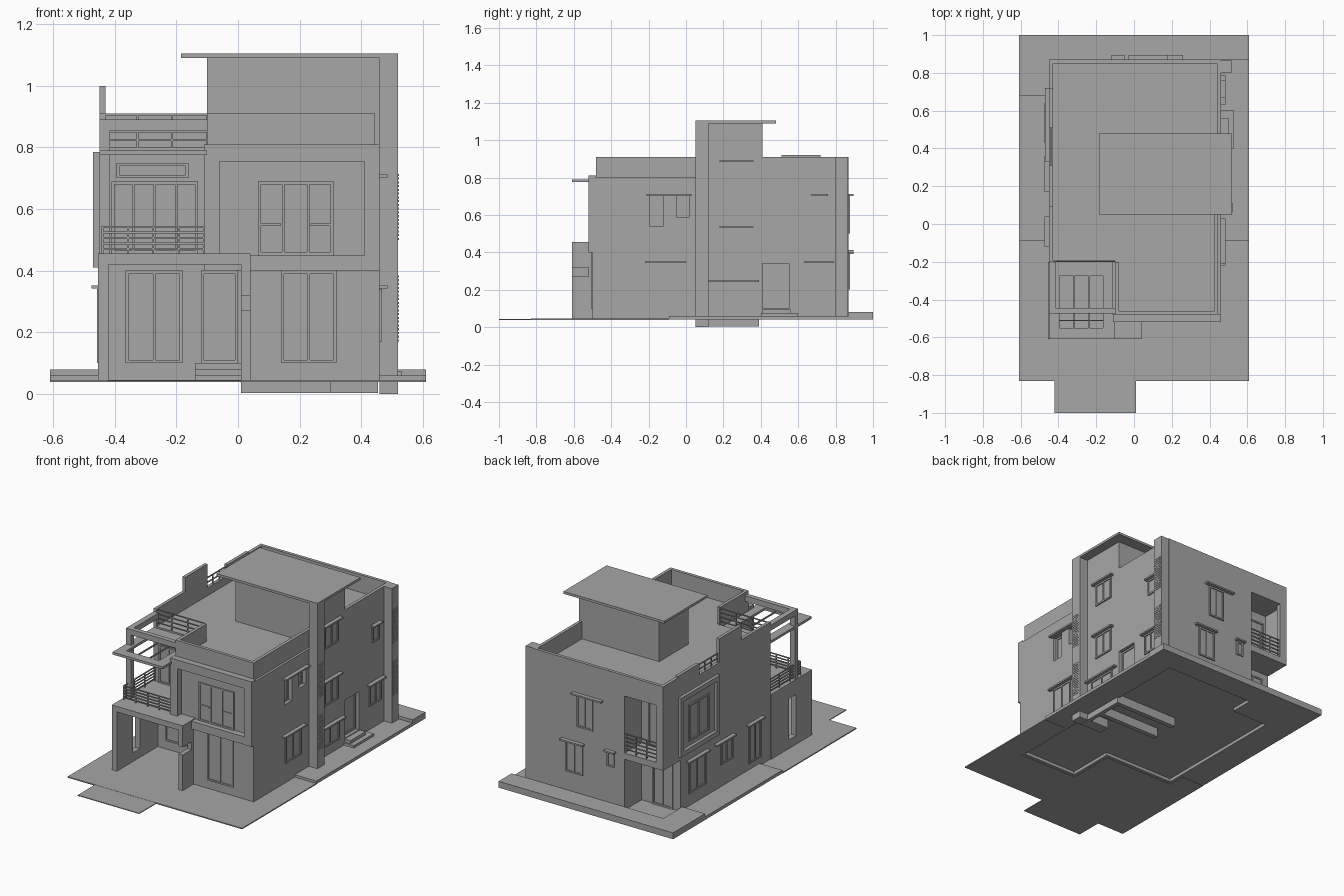
import bpy
import bmesh
from mathutils import Matrix, Vector

start_cube = bpy.data.objects.get("Cube")
if start_cube:
    bpy.data.objects.remove(start_cube, do_unlink=True)

grey = bpy.data.materials.new("plain_grey")
grey.use_nodes = True
grey.diffuse_color = (.385, .385, .385, 1)
grey.node_tree.nodes["Principled BSDF"].inputs["Base Color"].default_value = grey.diffuse_color

# Shared levels and wall planes
BASE, PATH, FLOOR, ROOF, PARAPET, TOP = .04, .06, .42, .8, .91, 1.09
EAST, WEST, BACK, MIDDLE, FRONT = .46, -.45, .87, -.2, -.48
RECESS, INNER, BLOCK, PORCH, EDGE = .7, -.18, -.1, -.61, .61

# Wall name: facing axis, plane position, outward sign
WALLS = {"left": ("x", EAST, 1), "left_niche": ("x", EAST - .03, 1),
         "right": ("x", WEST, -1), "back": ("y", BACK, 1),
         "recess": ("y", RECESS, 1), "middle": ("y", MIDDLE, -1),
         "lower_front": ("y", -.5, -1), "upper_front": ("y", FRONT, -1),
         "column": ("x", .52, 1), "corner": ("x", .515, 1)}

def make(name, boxes):
    """Build one object from a list of (x range, y range, z range) boxes."""
    bm = bmesh.new()
    for ranges in boxes:
        size = Vector([high - low for low, high in ranges])
        centre = Vector([(high + low) / 2 for low, high in ranges])
        bmesh.ops.create_cube(bm, size=1, matrix=Matrix.LocRotScale(centre, None, size))
    mesh = bpy.data.meshes.new(name)
    bm.to_mesh(mesh)
    bm.free()
    mesh.materials.append(grey)
    obj = bpy.data.objects.new(name, mesh)
    bpy.context.collection.objects.link(obj)
    return obj

def box(name, x, y, z):
    return make(name, [(x, y, z)])

def on_wall(wall, along, depth, z):
    """Box lying on a wall, standing out by the given depth."""
    axis, plane, sign = WALLS[wall]
    out = tuple(sorted((plane - sign * .005, plane + sign * depth)))
    return (along, out, z) if axis == "y" else (out, along, z)

def border(wall, along, z, width, depth):
    (a, b), (low, high) = along, z
    return [on_wall(wall, (a, a + width), depth, z),
            on_wall(wall, (b - width, b), depth, z),
            on_wall(wall, (a + width, b - width), depth, (low, low + width)),
            on_wall(wall, (a + width, b - width), depth, (high - width, high))]

def window(name, wall, along, z, panes=2, shade=None):
    """Framed window with mullions and an optional sunshade."""
    boxes = border(wall, along, z, .01, .008) + [on_wall(wall, along, .002, z)]
    step = (along[1] - along[0]) / panes
    for i in range(1, panes):
        middle = along[0] + i * step
        boxes.append(on_wall(wall, (middle - .004, middle + .004), .007, z))
    if shade:
        boxes.append(on_wall(wall, shade, .025, (z[1] + .002, z[1] + .012)))
    make(name, boxes)

def louvre(name, wall, along, low, height=.22, count=18):
    step = height / count
    make(name, [on_wall(wall, along, .002, (low + i * step, low + (i + .55) * step))
                for i in range(count)])

def railing(name, begin, end, z, bars=4, posts=4):
    """Straight railing between two plan points."""
    half, (low, high) = .003, z
    spans = [sorted(pair) for pair in zip(begin, end)]
    x, y = [(a - half, b + half) for a, b in spans]
    levels = [high - (high - low) * i / bars for i in range(bars)]
    boxes = [(x, y, (level - half * 2, level)) for level in levels]
    for i in range(posts):
        px, py = Vector(begin).lerp(Vector(end), i / (posts - 1))
        boxes.append(((px - half, px + half), (py - half, py + half), z))
    make(name, boxes)

# Ground sheets and paths around the hollow underside of the house
sheet, path = (.038, .045), (BASE, PATH)
make("front_ground", [((-EDGE, EDGE), (-.83, -.5), sheet), ((-EDGE, .04), (-.5, MIDDLE), sheet),
                      ((-EDGE, WEST), (MIDDLE, -.09), sheet), ((EAST, EDGE), (-.5, -.09), sheet)])
box("driveway", x=(-.42, .01), y=(-1, -.83), z=(.039, .044))
make("side_paths", [((-EDGE, WEST), (-.09, BACK), path), ((EAST, EDGE), (-.09, BACK), path),
                    ((WEST, INNER), (RECESS, BACK), path)])
box("back_path", x=(-EDGE, EDGE), y=(BACK, 1), z=(BASE, .08))
box("corner_path", x=(-EDGE, WEST), y=(.68, BACK), z=(PATH, .08))
make("wall_base", [((WEST, -.43), (MIDDLE, RECESS), path), ((.44, EAST), (-.5, BACK), path),
                   ((INNER, .44), (.85, BACK), path), ((.04, .44), (-.5, -.48), path),
                   ((.04, .06), (-.48, MIDDLE), path), ((-.43, .06), (MIDDLE, -.18), path)])
footing = (.003, PATH)
make("foundation", [((.01, .43), (.36, .39), footing), ((.01, .43), (.2, .23), footing),
                    ((.43, .455), (.05, .39), footing), ((.3, .43), (.05, .12), footing)])

# House masses
main_block = box("main_block", x=(WEST, EAST), y=(MIDDLE, RECESS), z=(PATH, ROOF))
box("back_block", x=(INNER, EAST), y=(RECESS, BACK), z=(PATH, ROOF))
box("lower_front_block", x=(.04, EAST), y=(-.5, MIDDLE), z=(PATH, .4))
box("upper_front_block", x=(BLOCK, EAST), y=(FRONT, MIDDLE), z=(.4, ROOF))
front = (-.52, FRONT)
make("front_picture_frame", [((-.11, EAST), front, (.4, .45)), ((-.11, EAST), front, (.755, .81)),
                             ((-.11, -.06), front, (.45, .755)), ((.41, EAST), front, (.45, .755))])

# Deep niches in the left wall for the door and two windows
niches = {"left_upper_window": ((-.195, -.12), (.54, .7)),
          "left_small_window": ((-.05, .02), (.59, .7)),
          "side_door": ((.41, .55), (.1, .34))}
cutter = make("niche_cutter", [((EAST - .03, .5), y, z) for y, z in niches.values()])
cutter.hide_render = cutter.hide_viewport = True
cut = main_block.modifiers.new("niches", "BOOLEAN")
cut.operation, cut.solver, cut.object = "DIFFERENCE", "EXACT", cutter
for name, (along, z) in niches.items():
    window(name, "left_niche", along, z, panes=1)

# Back corner balcony over the recessed door
loggia = (RECESS, BACK)
make("back_balcony", [((WEST, INNER), loggia, (.38, FLOOR)), ((WEST, INNER), loggia, (.78, ROOF)),
                      ((WEST, -.43), loggia, (FLOOR, .78)), ((-.43, -.4), (.84, BACK), (FLOOR, .78))])
railing("back_balcony_rail", (-.4, .86), (INNER, .86), (FLOOR, .54), bars=5)
window("back_balcony_door", "recess", (-.41, -.23), (FLOOR, .72))
window("recess_door", "recess", (-.4, -.26), (PATH, .34))

# Roof parapets
edge, rim = (WEST, -.43), (ROOF, PARAPET)
make("parapet", [((BLOCK, .445), (FRONT, -.46), rim), ((.425, .445), (-.46, .12), rim),
                 ((BLOCK, -.08), (-.46, MIDDLE), rim), ((.44, EAST), (.41, BACK), rim),
                 ((WEST, .44), (.85, BACK), rim), (edge, (.72, .85), rim),
                 (edge, (.51, .72), (ROOF, .92)), (edge, (.31, .51), (ROOF, .85)),
                 (edge, (.09, .31), (ROOF, 1)), (edge, (MIDDLE, .09), rim)])
railing("side_roof_rail", (-.44, .315), (-.44, .505), (.85, PARAPET), bars=2)
railing("terrace_rail", (-.44, -.195), (BLOCK, -.195), rim)

# Stair tower, its roof slab and the louvred columns
box("stair_tower", x=(BLOCK, EAST), y=(.12, .41), z=(ROOF, TOP))
box("tower_roof", x=(-.185, .52), y=(.05, .48), z=(TOP, 1.105))
box("tall_column", x=(EAST, .52), y=(.05, .12), z=(0, TOP))
box("corner_column", x=(EAST, .515), y=(.8, .865), z=(PATH, PARAPET))
for level, column_z, corner_z in (("upper", .5, .56), ("lower", .17, .23)):
    louvre(level + "_column_louvre", "column", (.06, .11), column_z)
    louvre(level + "_corner_louvre", "corner", (.807, .858), corner_z)

# Porch with balcony on top: slotted left wall and notched right pillar
side, pillar = (-.455, -.42), (.01, .04)
make("porch", [((-.455, .04), (PORCH, MIDDLE), (FLOOR, .455)),
               (side, (PORCH, -.45), (BASE, FLOOR)), (side, (-.38, MIDDLE), (BASE, FLOOR)),
               (side, (-.45, -.38), (BASE, .1)), (side, (-.45, -.38), (.36, FLOOR)),
               (pillar, (PORCH, -.52), (BASE, .27)), (pillar, (PORCH, -.52), (.32, FLOOR)),
               (pillar, (-.52, -.5), (BASE, FLOOR))])
make("porch_steps", [((-.14, .01), (-.34 + i * .04, MIDDLE), (BASE, .06 + i * .02))
                     for i in range(3)])
railing("balcony_front_rail", (-.44, -.51), (-.11, -.51), (.455, .545), bars=5, posts=5)
railing("balcony_side_rail", (-.44, -.51), (-.44, MIDDLE), (.455, .545), bars=5)

# Pergola plate, its bars, and the post with beams above
plate, beam = (.775, .79), (.855, .89)
make("pergola", [((WEST, -.395), (PORCH, MIDDLE), plate), ((-.165, BLOCK), (PORCH, -.52), plate),
                 ((-.165, -.11), (-.52, MIDDLE), plate), ((-.395, -.165), (PORCH, -.55), plate),
                 ((-.395, -.165), (-.275, MIDDLE), plate)])
make("pergola_bars", [((x, x + .006), (-.55, -.275), (.778, .787)) for x in (-.32, -.24)])
make("pergola_post", [((WEST, -.415), (-.475, -.445), (.455, .89)),
                      ((-.415, BLOCK), (-.475, -.445), beam), ((WEST, -.415), (-.445, MIDDLE), beam)])

# Front windows and doors
window("porch_window", "middle", (-.365, -.18), (.1, .4))
window("front_door", "middle", (-.12, 0), (.1, .4), panes=1)
window("balcony_door", "middle", (-.41, -.13), (.455, .69), panes=4)
window("balcony_transom", "middle", (-.395, -.16), (.7, .75), panes=1)
window("lower_front_window", "lower_front", (.14, .32), (.1, .4))
window("upper_front_window", "upper_front", (.065, .31), (.45, .69), panes=3)
make("upper_window_bars", [on_wall("upper_front", span, .007, (.545, .553))
                           for span in ((.07, .14), (.235, .3))])
# Left side windows, sunshade and step
make("left_sunshade", [on_wall("left", (-.21, .03), .025, (.702, .712))])
window("left_lower_window", "left", (-.19, -.03), (.17, .34), shade=(-.22, 0))
for name, sill, head in (("upper", .74, .88), ("middle", .38, .53)):
    window("stair_" + name + "_window", "left", (.2, .34), (sill, head), shade=(.18, .36))
window("stair_lower_window", "left", (.16, .35), (.12, .24), shade=(.12, .39))
window("rear_lower_window", "left", (.65, .77), (.21, .34), shade=(.63, .79))
window("rear_upper_window", "left", (.68, .75), (.6, .7), panes=1, shade=(.67, .76))
make("side_steps", [((EAST, .53), (.4, .6), (PATH, .075)), ((EAST, .5), (.41, .56), (.075, .095))])
# Right side picture frame and windows
make("right_picture_frame", border("right", (.33, .72), (.41, .785), .03, .02))
window("right_upper_window", "right", (.42, .62), (.47, .7))
window("right_rear_window", "right", (.45, .62), (.14, .34), shade=(.43, .64))
window("right_middle_window", "right", (.18, .3), (.2, .34), shade=(.17, .36))
window("right_front_window", "right", (-.1, .02), (.1, .34), shade=(-.12, .04))
# Back windows
window("back_upper_window", "back", (.04, .15), (.5, .7), shade=(-.03, .18))
window("back_lower_window", "back", (.11, .23), (.2, .39), shade=(.1, .26))
window("back_small_window", "back", (-.11, -.06), (.31, .4), panes=1, shade=(-.12, -.05))
